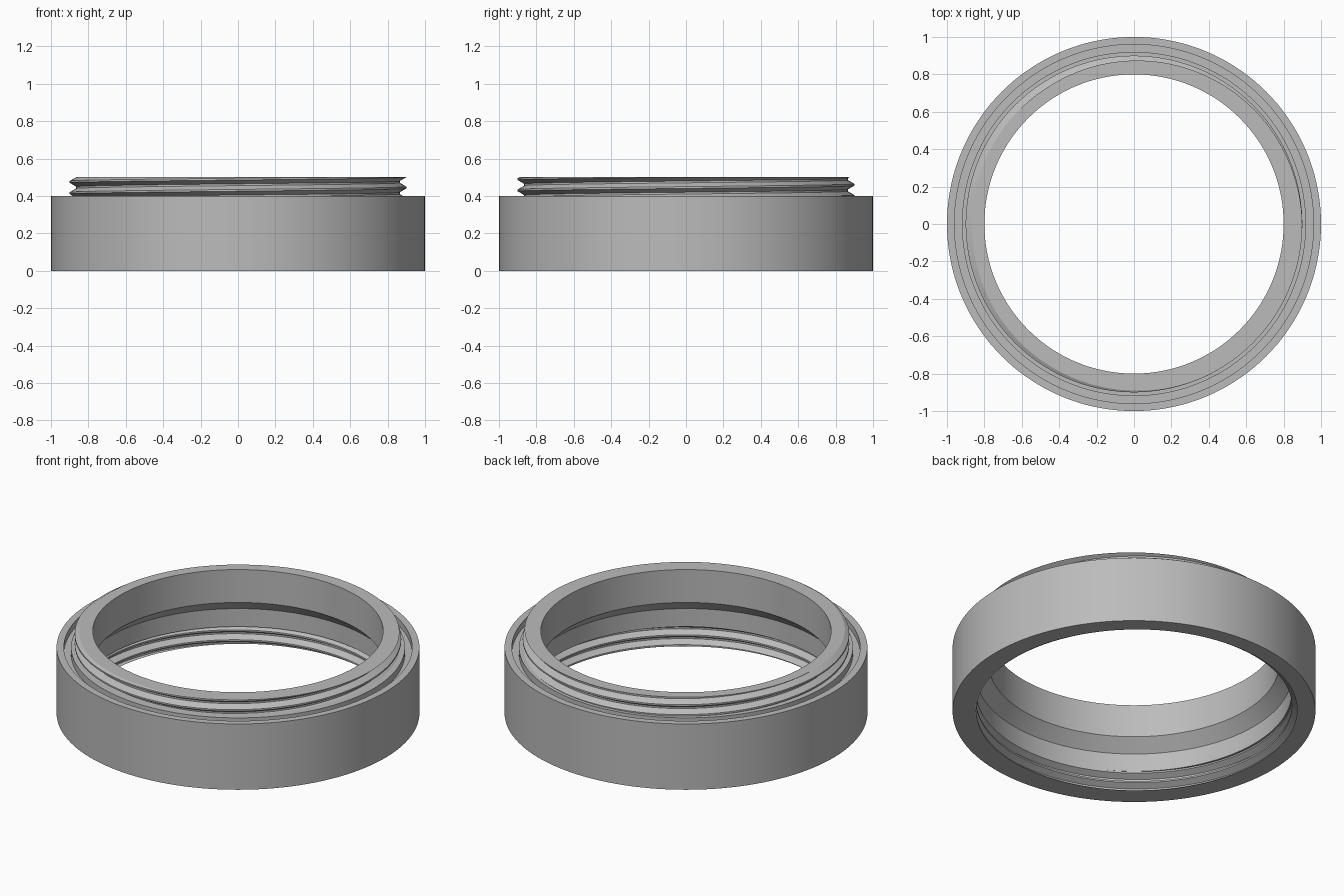
import bpy, bmesh, math

if "Cube" in bpy.data.objects:
    bpy.data.objects.remove(bpy.data.objects["Cube"], do_unlink=True)

SEGMENTS = 144
PITCH = 0.06
FLAT = 0.08          # half width of crest and root flats, in pitches


def thread(turn, low, high, wide, narrow, start):
    """Points up one helical thread at a given turn, clipped to low..high."""
    points = []
    base = start + PITCH * turn
    first = math.floor((low - start) / PITCH) - 2
    last = math.ceil((high - start) / PITCH) + 2
    for k in range(first, last):
        for u in (FLAT, 0.5 - FLAT, 0.5 + FLAT, 1 - FLAT):
            z = min(max(base + (k + u) * PITCH, low), high)
            phase = ((z - base) / PITCH) % 1
            d = min(phase, 1 - phase)
            t = min(max((0.5 - FLAT - d) / (0.5 - 2 * FLAT), 0), 1)
            points.append((narrow + (wide - narrow) * t, z))
    return points


def section(turn):
    """Closed cross-section of the ring at a given turn."""
    outer = thread(turn, 0.4, 0.5, 0.9, 0.865, 0.445)
    inner = thread(turn, 0, 0.12, 0.905, 0.87, -0.015)
    rim = [(1, 0), (1, 0.4), (0.96, 0.4)]
    seal_groove = [(0.96, 0.36), (0.92, 0.36), (0.92, 0.4)]
    bore = [(0.8, 0.5), (0.8, 0.3), (0.87, 0.23), (0.87, 0.12)]
    return rim + seal_groove + outer + bore + inner[::-1]


# Sweep the section round the axis; the helices meet again after one turn
bm = bmesh.new()
columns = []
for i in range(SEGMENTS + 1):
    turn = i / SEGMENTS
    a = turn * math.tau
    columns.append([bm.verts.new((r * math.cos(a), r * math.sin(a), z))
                    for r, z in section(turn)])
for left, right in zip(columns, columns[1:]):
    for j in range(len(left)):
        bm.faces.new((left[j - 1], right[j - 1], right[j], left[j]))
bmesh.ops.remove_doubles(bm, verts=bm.verts, dist=0.00002)
bmesh.ops.recalc_face_normals(bm, faces=bm.faces)
mesh = bpy.data.meshes.new("threaded_ring")
bm.to_mesh(mesh)
bm.free()
ring = bpy.data.objects.new("threaded_ring", mesh)
bpy.context.collection.objects.link(ring)

# Plain grey metal
grey = bpy.data.materials.new("grey_metal")
grey.use_nodes = True
colour = (0.5, 0.5, 0.5, 1)
grey.diffuse_color = colour
grey.node_tree.nodes["Principled BSDF"].inputs["Base Color"].default_value = colour
mesh.materials.append(grey)

bpy.ops.object.select_all(action="DESELECT")
ring.select_set(True)
bpy.context.view_layer.objects.active = ring
bpy.ops.object.shade_smooth_by_angle(angle=math.radians(25))
